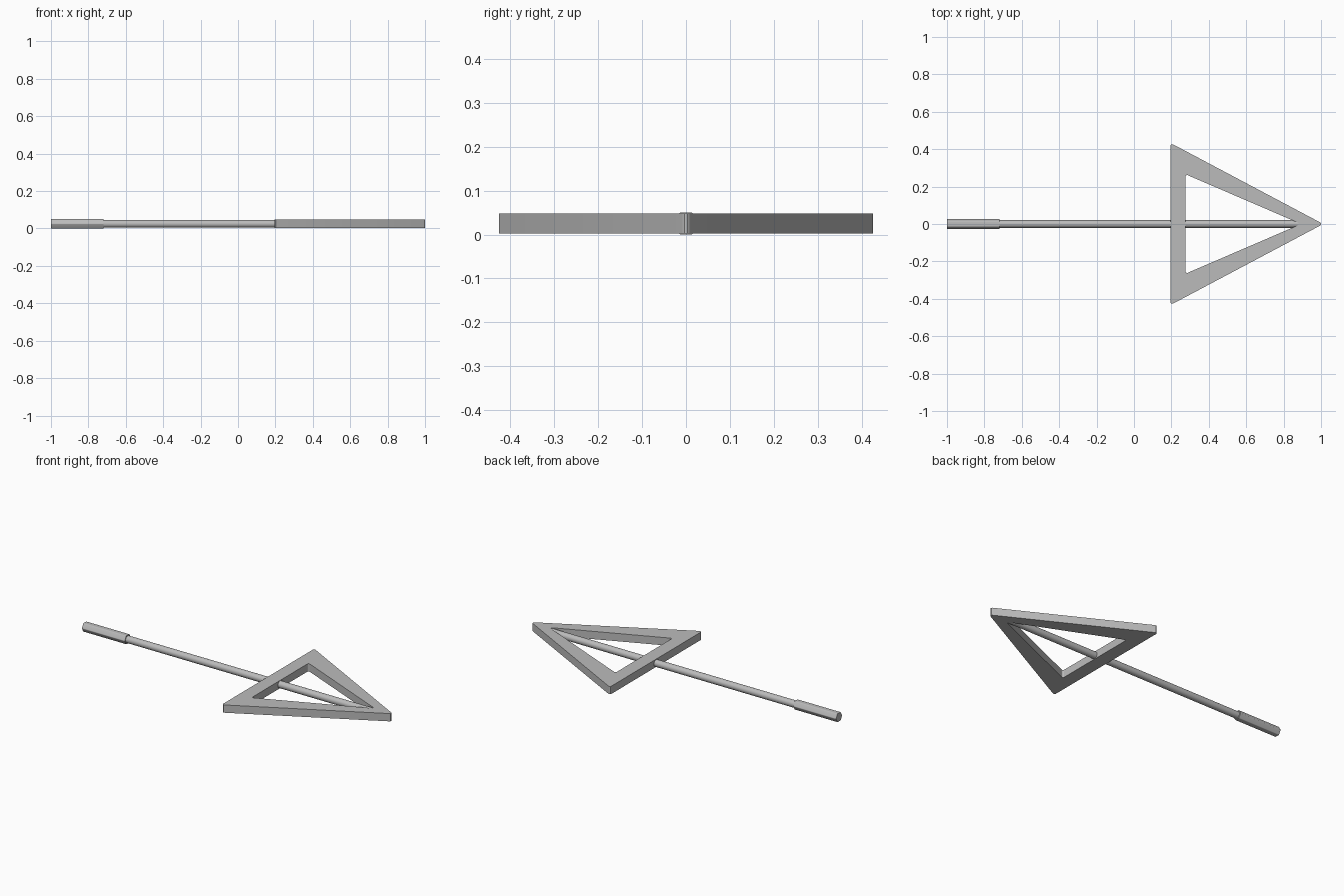
import bpy
from math import pi, cos, sin, tan, radians
from mathutils import Vector

cube = bpy.data.objects.get("Cube")
if cube:
    bpy.data.objects.remove(cube, do_unlink=True)

MID = 0.025  # height of the common axis

steel = bpy.data.materials.new("grey_steel")
steel.use_nodes = True
grey = (0.5, 0.5, 0.5, 1)
steel.diffuse_color = grey
steel.node_tree.nodes["Principled BSDF"].inputs["Base Color"].default_value = grey


def rounded(corners, radius, steps=5):
    """Outline of a convex polygon with every corner replaced by an arc."""
    pts = []
    pairs = [Vector(c) for c in corners]
    for i, c in enumerate(pairs):
        a = (pairs[i - 1] - c).normalized()
        b = (pairs[(i + 1) % len(pairs)] - c).normalized()
        half = a.angle(b) / 2
        centre = c + (a + b).normalized() * radius / sin(half)
        start = c + a * radius / tan(half) - centre
        end = c + b * radius / tan(half) - centre
        for k in range(steps + 1):
            t = k / steps
            pts.append(centre + (start * (1 - t) + end * t).normalized() * radius)
    return pts


def prism(name, outlines, depth, location, rotation=(0, 0, 0)):
    """Extruded plate; further outlines become holes."""
    curve = bpy.data.curves.new(name, 'CURVE')
    curve.dimensions = '2D'
    curve.fill_mode = 'BOTH'
    curve.extrude = depth / 2
    for outline in outlines:
        spline = curve.splines.new('POLY')
        spline.points.add(len(outline) - 1)
        for p, co in zip(spline.points, outline):
            p.co = (co.x, co.y, 0, 1)
        spline.use_cyclic_u = True
    obj = bpy.data.objects.new(name, curve)
    bpy.context.collection.objects.link(obj)
    obj.location, obj.rotation_euler = location, rotation
    select(obj)
    bpy.ops.object.convert(target='MESH')
    return finish(bpy.context.object, name)


def select(obj):
    bpy.ops.object.select_all(action='DESELECT')
    obj.select_set(True)
    bpy.context.view_layer.objects.active = obj


def finish(obj, name):
    obj.name = name
    obj.data.materials.clear()
    obj.data.materials.append(steel)
    select(obj)
    bpy.ops.object.shade_smooth_by_angle(angle=radians(30))
    return obj


# Triangular open head
outer = rounded([(0.195, -0.433), (1.0114, 0), (0.195, 0.433)], 0.01)
inner = rounded([(0.275, -0.266), (0.893, 0), (0.275, 0.266)], 0.008)
prism("arrow_head", [outer, inner], 0.046, (0, 0, MID))

# Round shaft, buried in the head at its far end
x0, x1 = -0.73, 0.92
bpy.ops.mesh.primitive_cylinder_add(vertices=32, radius=0.0205, depth=x1 - x0,
                                    location=((x0 + x1) / 2, 0, MID),
                                    rotation=(0, pi / 2, 0))
finish(bpy.context.object, "shaft")

# Six-sided grip with softened edges
R = 0.0288
hexagon = [(R * cos(a), R * sin(a)) for a in (pi / 6 + k * pi / 3 for k in range(6))]
prism("grip", [rounded(hexagon, 0.005, 3)], 0.28, (-0.86, 0, MID), (0, pi / 2, 0))
